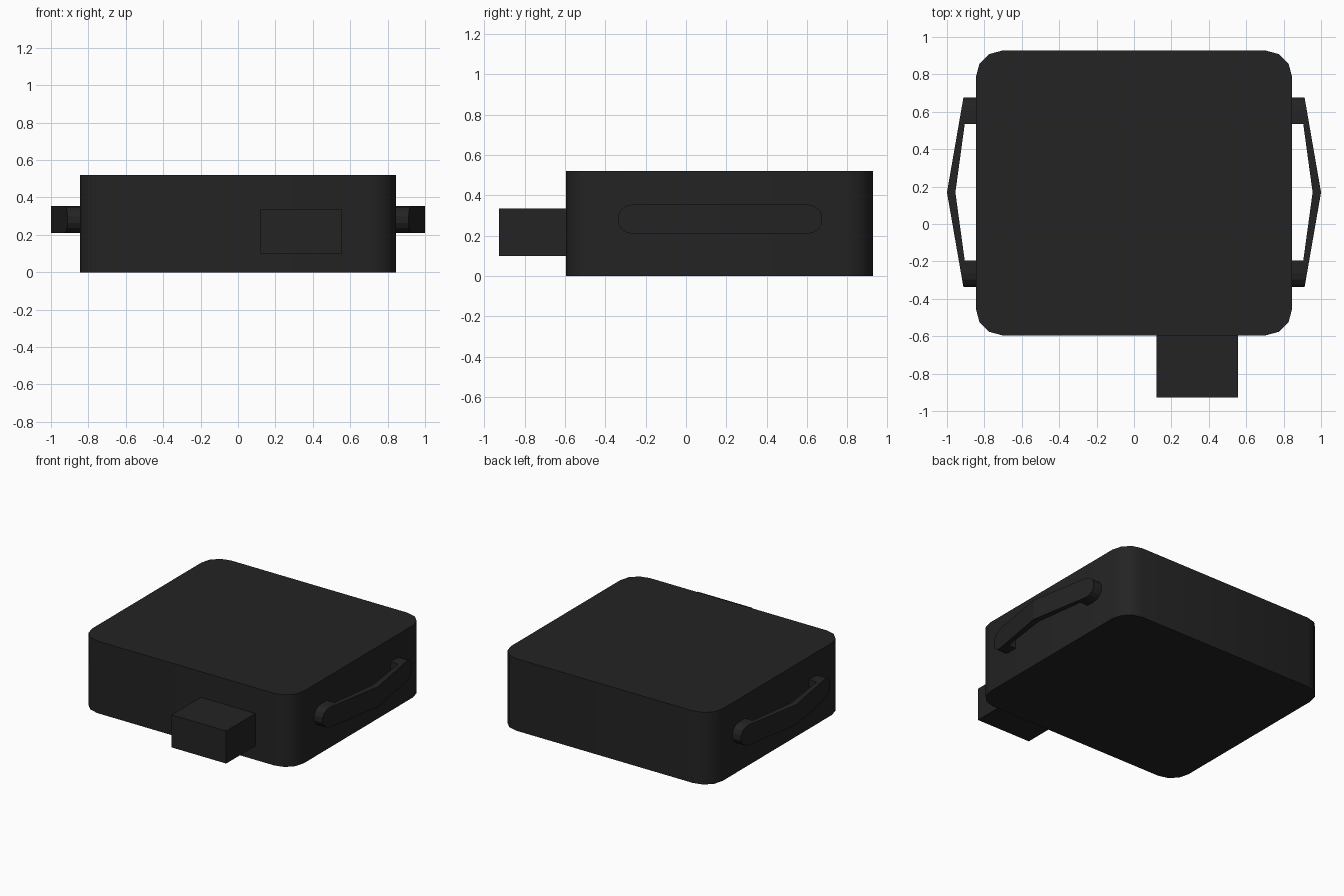
import bpy
import bmesh
import math

cube = bpy.data.objects.get("Cube")
if cube:
    bpy.data.objects.remove(cube, do_unlink=True)

black = bpy.data.materials.new("matte_black")
black.use_nodes = True
colour = (0.017, 0.017, 0.017, 1)
black.diffuse_color = colour
black.node_tree.nodes["Principled BSDF"].inputs["Base Color"].default_value = colour


def make_object(name, bm):
    bmesh.ops.recalc_face_normals(bm, faces=bm.faces)
    mesh = bpy.data.meshes.new(name)
    bm.to_mesh(mesh)
    bm.free()
    mesh.materials.append(black)
    obj = bpy.data.objects.new(name, mesh)
    bpy.context.collection.objects.link(obj)
    return obj


def box(low, high):
    bm = bmesh.new()
    bmesh.ops.create_cube(bm, size=1)
    for v in bm.verts:
        v.co = [(a + b) / 2 + c * (b - a) for a, b, c in zip(low, high, v.co)]
    return bm


# Body: box with rounded upright corners
bm = box((-0.845, -0.595, 0), (0.845, 0.927, 0.52))
upright = [e for e in bm.edges if abs(e.verts[0].co.z - e.verts[1].co.z) > 0.1]
bmesh.ops.bevel(bm, geom=upright, offset=0.14, segments=3, profile=0.5, affect='EDGES')
body = make_object("body", bm)
bpy.context.view_layer.objects.active = body
body.select_set(True)
bpy.ops.object.shade_smooth_by_angle(angle=math.radians(35))
body.select_set(False)

# Front connector block
make_object("front_block", box((0.12, -0.927, 0.10), (0.555, -0.55, 0.335)))

# Side handles: rectangular sections lofted from one round end to the other
MID_Y, MID_Z, HALF, RADIUS = 0.169, 0.282, 0.507, 0.0725


def handle(name, side):
    # Each station is (distance from middle, half height, inner x)
    end = []
    for deg in (15, 40, 65, 90):
        a = math.radians(deg)
        reach = RADIUS * math.cos(a) / math.cos(math.radians(15))
        end.append((HALF - RADIUS + reach, RADIUS * math.sin(a), 0.84))
    end += [(0.365, RADIUS, 0.84), (0.365, RADIUS, 0.905)]
    stations = end + [(0, RADIUS, 0.955)] + [(-d, h, x) for d, h, x in reversed(end)]
    bm = bmesh.new()
    rings = []
    for d, h, inner in stations:
        outer = 1.0 - 0.088 * abs(d) / HALF
        corners = ((inner, -h), (outer, -h), (outer, h), (inner, h))
        rings.append([bm.verts.new((side * x, MID_Y + d, MID_Z + z)) for x, z in corners])
    for r, s in zip(rings, rings[1:]):
        for i in range(4):
            j = (i + 1) % 4
            if (r[i].co - s[i].co).length + (r[j].co - s[j].co).length > 1e-5:
                bm.faces.new((r[i], r[j], s[j], s[i]))
    bm.faces.new(rings[0])
    bm.faces.new(rings[-1])
    bmesh.ops.remove_doubles(bm, verts=bm.verts, dist=1e-5)
    bmesh.ops.dissolve_degenerate(bm, dist=1e-5, edges=bm.edges)
    make_object(name, bm)


handle("left_handle", 1)
handle("right_handle", -1)
